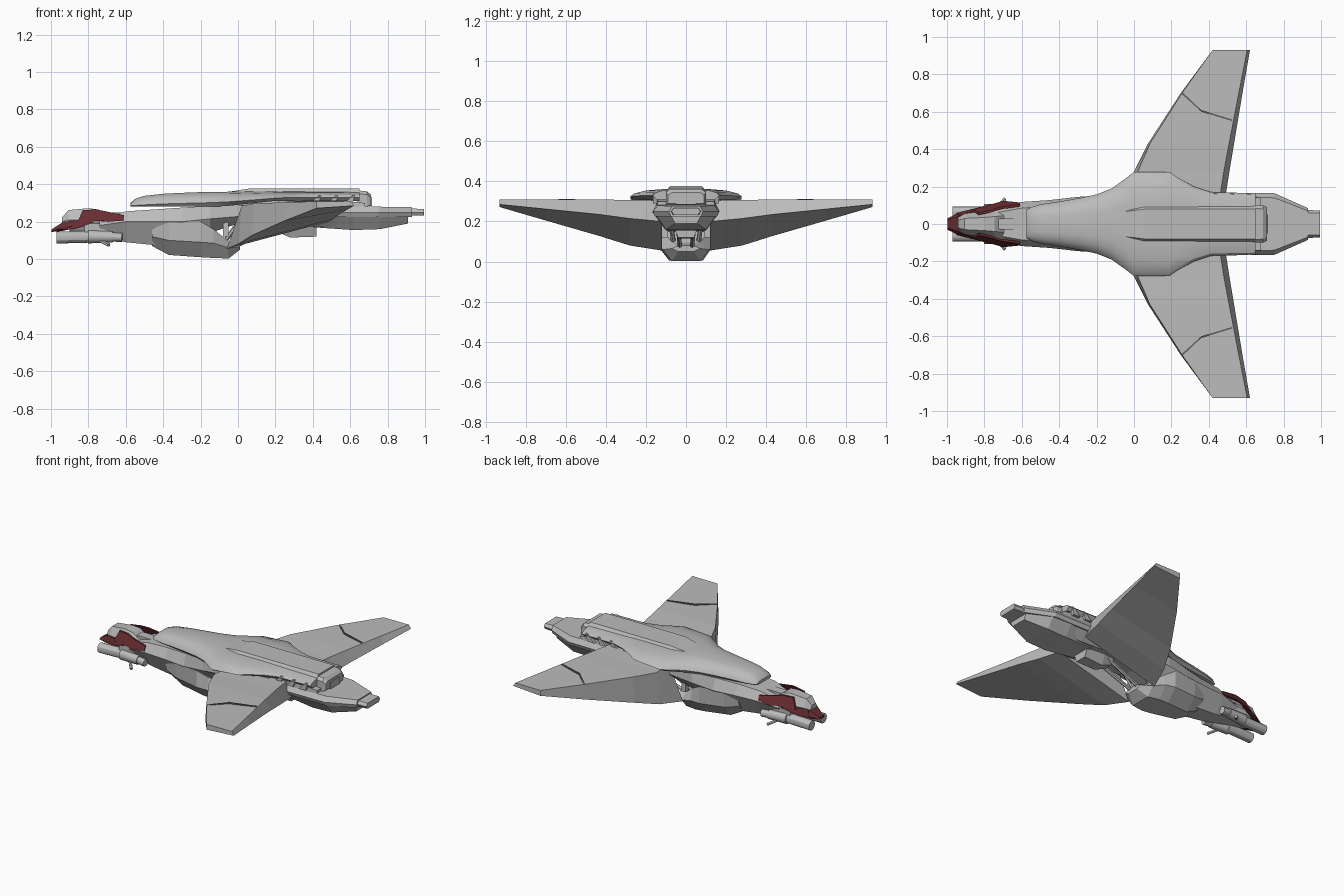
import bpy, bmesh, math
from mathutils import Vector, Matrix


def material(name, rgb):
    m = bpy.data.materials.new(name)
    m.diffuse_color = (*rgb, 1)
    return m


GREY = material("hull grey", (0.5, 0.5, 0.5))
RED = material("dark red", (0.14, 0.026, 0.03))
DARK = material("panel gap grey", (0.13, 0.13, 0.13))


def finish(name, bm, mat, mirror=False, smooth=False):
    bmesh.ops.recalc_face_normals(bm, faces=bm.faces)
    me = bpy.data.meshes.new(name)
    bm.to_mesh(me)
    bm.free()
    me.materials.append(mat)
    ob = bpy.data.objects.new(name, me)
    bpy.context.collection.objects.link(ob)
    if mirror:
        mod = ob.modifiers.new("mirror", 'MIRROR')
        mod.use_axis = (False, True, False)
    if smooth:
        bpy.ops.object.select_all(action='DESELECT')
        ob.select_set(True)
        bpy.context.view_layer.objects.active = ob
        bpy.ops.object.shade_smooth_by_angle(angle=math.radians(30))
    return ob


def loft(name, rings, mat=GREY, mirror=False, smooth=False):
    """Skin closed rings of 3D points and cap both ends."""
    bm = bmesh.new()
    vs = [[bm.verts.new(p) for p in r] for r in rings]
    n = len(rings[0])
    for a, b in zip(vs, vs[1:]):
        for i in range(n):
            j = (i + 1) % n
            bm.faces.new((a[i], a[j], b[j], b[i]))
    bm.faces.new(vs[0])
    bm.faces.new(vs[-1])
    return finish(name, bm, mat, mirror, smooth)


def body(name, stations, mat=GREY, smooth=False):
    """Symmetric hull; each station is x, then (half width, z) from bottom to top."""
    rings = []
    for x, *half in stations:
        rings.append([(x, y, z) for y, z in half] + [(x, -y, z) for y, z in reversed(half)])
    return loft(name, rings, mat, smooth=smooth)


def plate(name, pts, offset, mat=GREY, mirror=True):
    o = Vector(offset)
    return loft(name, [pts, [tuple(Vector(p) + o) for p in pts]], mat, mirror)


def box(name, lo, hi, mat=GREY, mirror=False):
    (a, b, c), (d, e, f) = lo, hi
    return plate(name, [(a, b, c), (d, b, c), (d, e, c), (a, e, c)], (0, 0, f - c), mat, mirror)


def rod(name, p, q, r, mat=GREY, sides=12, r2=None):
    p, q = Vector(p), Vector(q)
    bm = bmesh.new()
    rot = (q - p).to_track_quat('Z', 'Y').to_matrix().to_4x4()
    bmesh.ops.create_cone(bm, cap_ends=True, segments=sides, radius1=r, radius2=r2 or r,
                          depth=(q - p).length, matrix=Matrix.Translation((p + q) / 2) @ rot)
    return finish(name, bm, mat, True, sides > 8)


# Upper shell: x, half width, bottom z, edge z, top z
shell = [(-.575, .075, .28, .285, .30), (-.55, .09, .28, .287, .322), (-.50, .105, .28, .29, .338),
         (-.4, .12, .28, .295, .349), (-.3, .137, .28, .298, .354), (-.2, .158, .28, .30, .358),
         (-.12, .19, .28, .303, .359), (-.05, .24, .285, .306, .36), (0, .278, .29, .31, .36),
         (.19, .278, .31, .325, .362), (.24, .245, .31, .328, .362), (.32, .2, .31, .33, .362),
         (.41, .17, .31, .33, .362), (.65, .165, .31, .33, .36)]
body("upper_shell", [(x, (w * .88, zb), (w, ze), (w * .93, ze + .25 * (zt - ze) + .006),
                      (w * .72, zt - .2 * (zt - ze)), (w * .4, zt)) for x, w, zb, ze, zt in shell], smooth=True)
body("spine_ridge", [(-.06, (.075, .35), (.065, .358)), (.06, (.1, .35), (.08, .377)),
                     (.65, (.1, .35), (.08, .377))])
body("rear_cap", [(.64, (.1, .28), (.1, .35), (.085, .367)), (.69, (.1, .28), (.1, .345), (.08, .362)),
                  (.71, (.09, .29), (.09, .33), (.07, .345))])
box("cap_recess", (.70, -.05, .285), (.716, .05, .33))

# Main core under the shell, and tail
body("core", [(-.1, (.08, .2), (.13, .23), (.13, .3)), (.1, (.09, .19), (.14, .24), (.14, .315)),
              (.5, (.1, .17), (.15, .23), (.15, .315)), (.68, (.1, .17), (.15, .23), (.14, .30))])
body("tail_upper", [(.45, (.155, .225), (.168, .25), (.15, .285)), (.75, (.155, .225), (.165, .25), (.14, .28)),
                    (.93, (.075, .225), (.085, .25), (.07, .277))])
body("tail_nozzle", [(.92, (.065, .232), (.075, .25), (.06, .27)), (.995, (.06, .232), (.072, .25), (.06, .268))])
body("tail_lower", [(.4, (.08, .17), (.13, .225)), (.62, (.1, .155), (.155, .23)),
                    (.76, (.1, .16), (.15, .23)), (.91, (.055, .19), (.075, .23))])
body("keel_pod", [(.2, (.03, .15), (.06, .2)), (.28, (.035, .115), (.07, .2)),
                  (.42, (.04, .12), (.07, .2))])

# Slanted ribs between shell and core
for i in range(5):
    x = .2 + i * .09
    plate("side_rib", [(x, .14, .29), (x + .05, .14, .29), (x + .065, .14, .34), (x + .05, .14, .34)], (0, .025, 0))

# Neck and belly
body("neck", [(-.74, (.05, .12), (.09, .18), (.06, .215)), (-.6, (.055, .09), (.118, .2), (.085, .255)),
              (-.45, (.065, .075), (.128, .2), (.095, .265)), (-.3, (.09, .1), (.145, .2), (.12, .275)),
              (-.15, (.1, .14), (.155, .215), (.15, .285)), (.03, (.1, .2), (.155, .23), (.15, .29))])
body("belly", [(-.46, (.045, .07), (.1, .12), (.11, .19)), (-.37, (.055, .022), (.125, .1), (.135, .2)),
               (-.2, (.08, .01), (.15, .09), (.15, .2)), (-.13, (.085, .006), (.14, .085), (.12, .16)),
               (-.05, (.07, .003), (.115, .06), (.07, .095)), (.01, (.04, .05), (.07, .065), (.04, .08))])
rod("belly_strut", (-.08, .06, .08), (.02, .08, .22), .012, sides=6)
rod("belly_long_strut", (-.02, .03, .07), (.25, .04, .18), .012, sides=6)
box("hanging_bracket", (-.08, .09, .12), (-.05, .12, .22), mirror=True)

# Wings: y, leading top, trailing top, trailing bottom, leading bottom as x, z
wing = [(.12, .04, .285, .455, .305, .485, .20, -.06, .055), (.28, .02, .285, .48, .308, .51, .215, 0, .08),
        (.43, .085, .297, .508, .309, .535, .235, .075, .127), (.70, .257, .304, .56, .309, .58, .262, .25, .205),
        (.93, .42, .308, .605, .309, .62, .285, .42, .272)]
loft("wing", [[(s[i], s[0], s[i + 1]) for i in (1, 3, 5, 7)] for s in wing], mirror=True)
# Panel seam on the top of the wing
for (x1, y1), (x2, y2) in [((.255, .695), (.36, .60)), ((.36, .60), (.525, .55))]:
    z1, z2 = (.297 if x < .3 else .304 for x in (x1, x2))
    plate("wing_seam", [(x1, y1, z1 + .001), (x2, y2, z2 + .001), (x2, y2 + .009, z2 + .001),
                        (x1 + .006, y1 + .008, z1 + .001)], (0, 0, .008), DARK)

# Head
body("canopy", [(-.94, (.03, .17), (.035, .2), (.02, .225)), (-.905, (.04, .16), (.055, .21), (.03, .262)),
                (-.8, (.05, .16), (.07, .21), (.035, .272)), (-.745, (.05, .16), (.075, .21), (.04, .265)),
                (-.69, (.05, .16), (.09, .2), (.045, .225))])
body("chin", [(-.9, (.03, .14), (.05, .17)), (-.7, (.05, .11), (.09, .18)), (-.58, (.05, .1), (.1, .2))])
box("head_bridge", (-.76, -.03, .22), (-.58, .03, .25))
body("beak", [(-.998, (.022, .145), (.03, .15), (.02, .158)), (-.94, (.045, .15), (.058, .165), (.04, .195)),
              (-.87, (.06, .165), (.072, .18), (.05, .205))], RED)
plate("cheek_strip", [(-.95, .058, .157), (-.88, .075, .16), (-.77, .105, .195), (-.81, .085, .212),
                      (-.93, .045, .2)], (0, -.012, 0), RED)
plate("cheek_panel", [(-.86, .08, .195), (-.74, .112, .205), (-.7, .124, .2), (-.61, .115, .205),
                      (-.61, .105, .235), (-.72, .09, .258), (-.76, .075, .265), (-.83, .06, .262)],
      (0, -.012, 0), RED)

# Twin guns under the head
rod("gun_barrel", (-.97, .062, .115), (-.78, .062, .12), .032)
rod("gun_body", (-.8, .07, .12), (-.67, .08, .118), .036, r2=.03)
rod("gun_rear", (-.68, .08, .118), (-.62, .085, .115), .024)
rod("gun_fin", (-.74, .08, .10), (-.69, .135, .075), .01, sides=6)
box("gun_mount", (-.82, .04, .13), (-.7, .08, .19), mirror=True)
